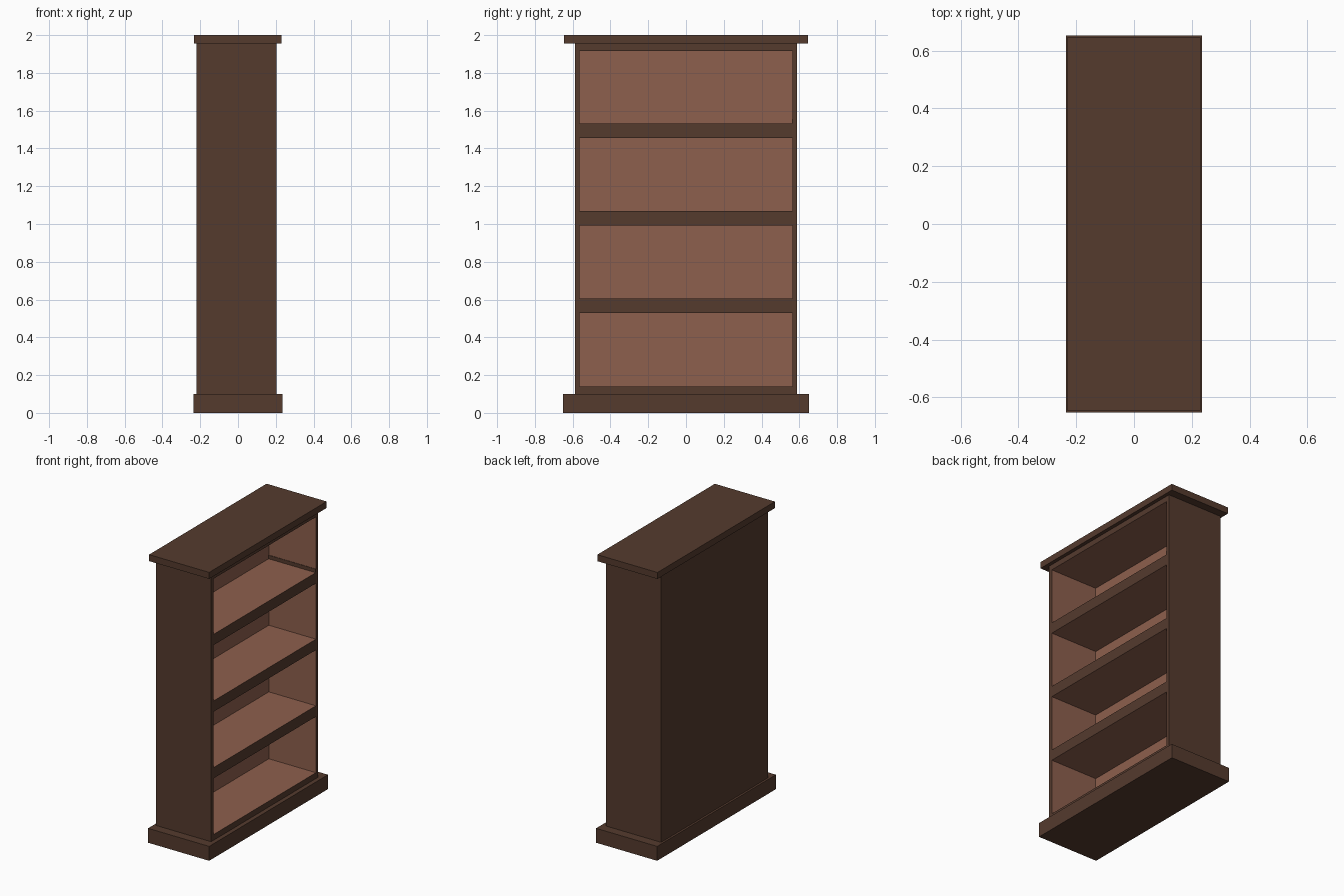
import bpy, bmesh
from mathutils import Vector

if "Cube" in bpy.data.objects:
    bpy.data.objects.remove(bpy.data.objects["Cube"])


def material(name, rgb):
    m = bpy.data.materials.new(name)
    m.diffuse_color = (*rgb, 1)
    m.use_nodes = True
    m.node_tree.nodes["Principled BSDF"].inputs["Base Color"].default_value = m.diffuse_color
    return m


DARK = material("dark_brown_wood", (0.090, 0.043, 0.027))
RED = material("red_brown_interior", (0.268, 0.116, 0.075))


def board(name, x, y, z, red_dirs=()):
    """Box from ranges; faces pointing along red_dirs get the interior colour."""
    bm = bmesh.new()
    bmesh.ops.create_cube(bm, size=1)
    for v in bm.verts:
        v.co = Vector([r[0] if c < 0 else r[1] for c, r in zip(v.co, (x, y, z))])
    bm.normal_update()
    for f in bm.faces:
        if any(f.normal.dot(Vector(d)) > 0.9 for d in red_dirs):
            f.material_index = 1
    me = bpy.data.meshes.new(name)
    bm.to_mesh(me)
    bm.free()
    me.materials.append(DARK)
    me.materials.append(RED)
    ob = bpy.data.objects.new(name, me)
    bpy.context.collection.objects.link(ob)
    return ob


UP, DOWN = (0, 0, 1), (0, 0, -1)
BACK, INNER, FRONT = -0.22, -0.157, 0.205   # open side faces +x
OUT, INS = 0.588, 0.563                     # half widths of the carcass
Z0, Z1 = 0.10, 1.955

# plinth and top board
board("plinth", (-0.235, 0.235), (-0.652, 0.652), (0, Z0))
board("top_board", (-0.232, 0.23), (-0.645, 0.645), (Z1, 2.0))

# side panels, red on the inside
for name, s in (("side_panel_a", -1), ("side_panel_b", 1)):
    board(name, (BACK, FRONT), sorted((s * INS, s * OUT)), (Z0, Z1), [(0, -s, 0)])

# back panel
board("back_panel", (BACK, INNER), (-INS, INS), (Z0, Z1), [(1, 0, 0)])

# floor, shelves and ceiling
inside = (INNER, FRONT)
board("floor_board", inside, (-INS, INS), (Z0, 0.14), [UP])
for i in range(3):
    z = 0.53 + i * 0.463
    board(f"shelf_{i + 1}", inside, (-INS, INS), (z, z + 0.075), [UP, DOWN])
board("ceiling_board", inside, (-INS, INS), (1.917, Z1), [DOWN])

# narrow dark strip above the highest shelf
board("shelf_strip", inside, (INS - 0.003, INS), (1.531, 1.556))
